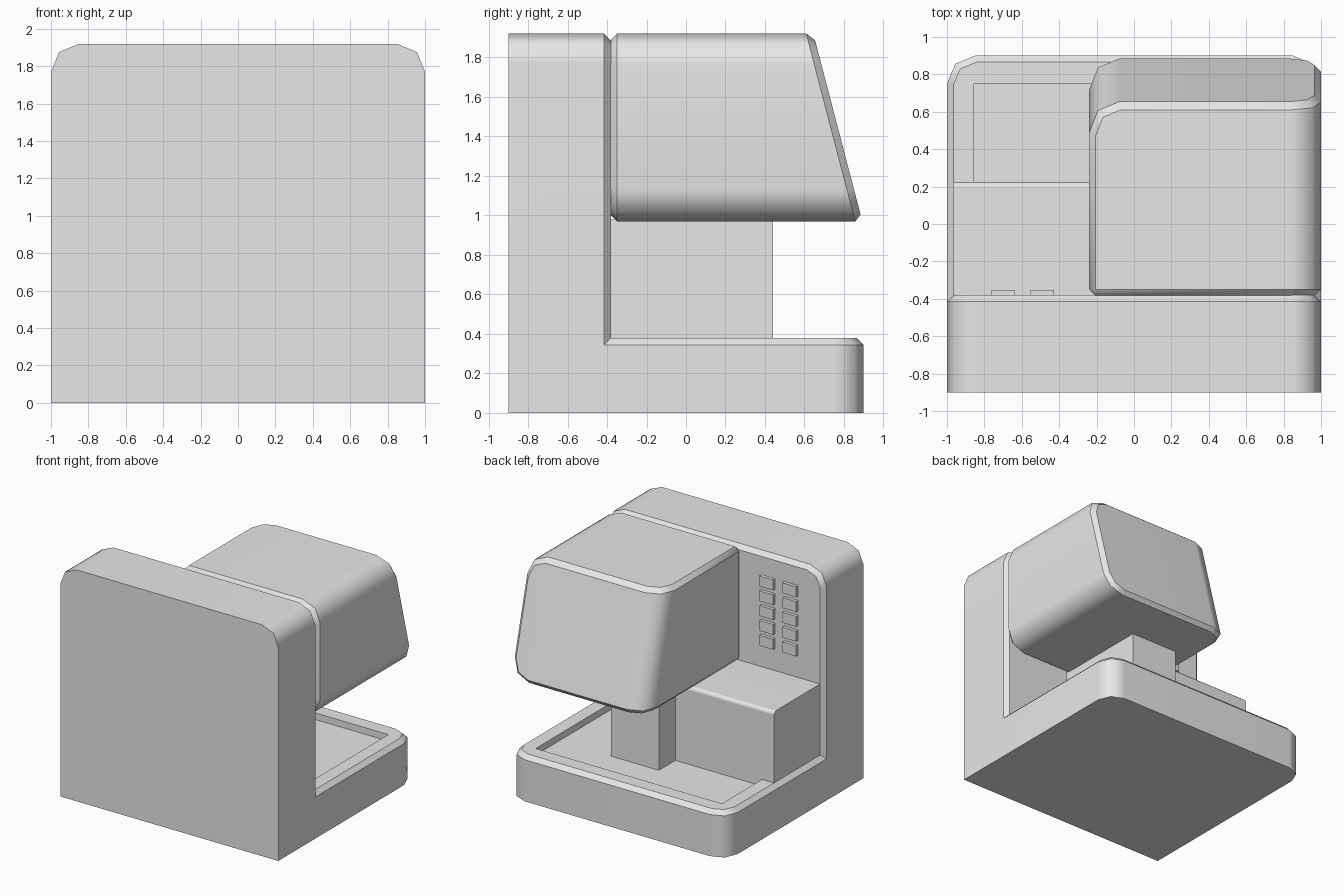
import bpy, bmesh
from math import radians

if "Cube" in bpy.data.objects:
    bpy.data.objects.remove(bpy.data.objects["Cube"], do_unlink=True)

grey = bpy.data.materials.new("plain_grey")
grey.use_nodes = True
COLOUR = (0.8, 0.8, 0.8, 1)
grey.diffuse_color = COLOUR
grey.node_tree.nodes["Principled BSDF"].inputs["Base Color"].default_value = COLOUR

CHAMFER = 0.035


def add_object(name, bm):
    bmesh.ops.recalc_face_normals(bm, faces=bm.faces)
    mesh = bpy.data.meshes.new(name)
    bm.to_mesh(mesh)
    bm.free()
    mesh.materials.append(grey)
    ob = bpy.data.objects.new(name, mesh)
    bpy.context.scene.collection.objects.link(ob)
    return ob


def prism(profile, x0, x1):
    """Extrude a (y, z) profile along x."""
    bm = bmesh.new()
    face = bm.faces.new([bm.verts.new((x0, y, z)) for y, z in profile])
    new = bmesh.ops.extrude_face_region(bm, geom=[face])["geom"]
    verts = [v for v in new if isinstance(v, bmesh.types.BMVert)]
    bmesh.ops.translate(bm, verts=verts, vec=(x1 - x0, 0, 0))
    bmesh.ops.recalc_face_normals(bm, faces=bm.faces)
    return bm


def box(x0, x1, y0, y1, z0, z1):
    return prism([(y0, z0), (y1, z0), (y1, z1), (y0, z1)], x0, x1)


def bevel(bm, edges, size, segments):
    out = bmesh.ops.bevel(bm, geom=list(edges), offset=size, offset_type='OFFSET',
                          segments=segments, profile=0.5, affect='EDGES',
                          clamp_overlap=True)
    bm.normal_update()
    return out["faces"]


def middle(edge):
    return (edge.verts[0].co + edge.verts[1].co) / 2


def region_border(faces):
    faces = set(faces)
    return {e for f in faces for e in f.edges
            if sum(g in faces for g in e.link_faces) == 1}


def smooth_with_sharp_chamfer(bm, strip):
    strip = set(strip)
    for f in bm.faces:
        f.smooth = True
    for e in bm.edges:
        touching = sum(f in strip for f in e.link_faces)
        e.smooth = touching != 1 and e.calc_face_angle(0) < radians(50)


def weight_normals(ob):
    mod = ob.modifiers.new("even_shading", 'WEIGHTED_NORMAL')
    mod.keep_sharp = True


# Frame: upright panel and base in one L-shaped piece
bm = prism([(-0.9, 0), (0.9, 0), (0.9, 0.38), (-0.38, 0.38),
            (-0.38, 1.92), (-0.9, 1.92)], -1, 1)
corners = []
for e in bm.edges:
    m = middle(e)
    along_y = abs(m.x) > 0.9 and m.z > 1.9 and -0.8 < m.y < -0.4
    upright = abs(m.x) > 0.9 and m.y > 0.8 and 0.1 < m.z < 0.3
    if along_y or upright:
        corners.append(e)
bevel(bm, corners, 0.15, 2)
inner = [f for f in bm.faces
         if (f.normal.y > 0.9 and f.calc_center_median().z > 0.5)
         or (f.normal.z > 0.9 and f.calc_center_median().z < 1)]
strip = bevel(bm, region_border(inner), CHAMFER, 1)
smooth_with_sharp_chamfer(bm, strip)
frame = add_object("frame", bm)

# Shallow tray sunk into the base
cutter = add_object("tray_cutter", box(-0.855, 0.855, -0.26, 0.75, 0.325, 0.6))
cutter.hide_render = True
cut = frame.modifiers.new("tray", 'BOOLEAN')
cut.operation = 'DIFFERENCE'
cut.solver = 'EXACT'
cut.object = cutter
bpy.context.view_layer.objects.active = frame
bpy.ops.object.modifier_apply(modifier=cut.name)
bpy.data.objects.remove(cutter, do_unlink=True)
weight_normals(frame)

# Head with a sloping face
bm = prism([(-0.385, 0.97), (0.893, 0.97), (0.645, 1.92), (-0.385, 1.92)], -0.24, 1)
rounded = []
for e in bm.edges:
    m = middle(e)
    side_edge = m.x > 0.9 and abs(m.y) < 0.3
    face_edge = m.x < -0.2 and m.y > 0.6 and 1.2 < m.z < 1.7
    if side_edge or face_edge:
        rounded.append(e)
bevel(bm, rounded, 0.16, 2)
wrap = [f for f in bm.faces if f.normal.y > 0.3 or f.normal.x < -0.3]
rear = [f for f in bm.faces if f.normal.y < -0.9]
strip = bevel(bm, region_border(wrap) | region_border(rear), CHAMFER, 1)
smooth_with_sharp_chamfer(bm, strip)
weight_normals(add_object("head", bm))

# Column under the head
add_object("column", box(-0.06, 0.38, -0.4, 0.44, 0.31, 0.98))

# Side block with a softened upper edge
bm = box(-0.965, 0, -0.4, 0.225, 0.31, 0.97)
bevel(bm, [e for e in bm.edges if middle(e).y > 0.2 and middle(e).z > 0.9], 0.03, 3)
smooth_with_sharp_chamfer(bm, [])
weight_normals(add_object("side_block", bm))

# Two columns of five buttons
for col, x in enumerate((-0.7, -0.49)):
    for row in range(5):
        z = 1.69 - 0.123 * row
        add_object(f"button_{col + 1}_{row + 1}",
                   box(x - 0.063, x + 0.063, -0.39, -0.353, z - 0.043, z + 0.043))
